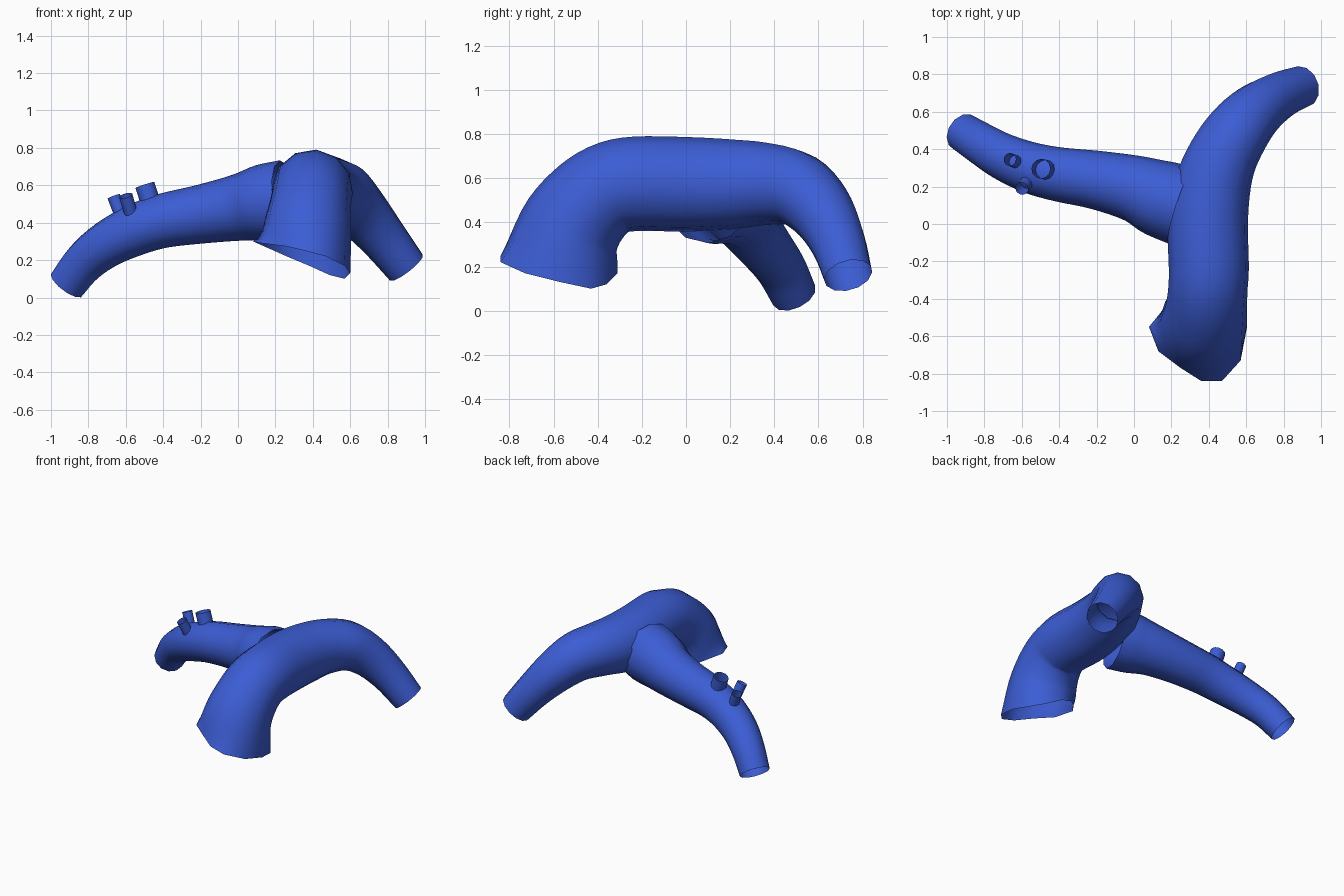
import bpy, bmesh
from math import cos, sin, tau, radians
from mathutils import Vector

if "Cube" in bpy.data.objects:
    bpy.data.objects.remove(bpy.data.objects["Cube"])

blue = bpy.data.materials.new("blue")
blue.diffuse_color = (0.045, 0.11, 0.66, 1)
blue.use_nodes = True
blue.node_tree.nodes["Principled BSDF"].inputs["Base Color"].default_value = blue.diffuse_color


def spline(pts, steps):
    """Catmull-Rom samples through (x, y, z, radius) points."""
    p = [Vector(q) for q in pts]
    p = [2 * p[0] - p[1]] + p + [2 * p[-1] - p[-2]]
    out = []
    for i in range(1, len(p) - 2):
        a, b, c, d = p[i - 1:i + 3]
        for s in range(steps):
            t = s / steps
            out.append(0.5 * (2 * b + (c - a) * t + (2 * a - 5 * b + 4 * c - d) * t**2
                              + (3 * b - a - 3 * c + d) * t**3))
    return out + [p[-2]]


def tube(name, pts, ref, sides=12, steps=4, rim=None):
    """Open-ended tube along a path; rim optionally replaces the first ring."""
    path = spline(pts, steps)
    bm = bmesh.new()
    rings = []
    u = Vector(ref)
    for i, q in enumerate(path):
        t = (path[min(i + 1, len(path) - 1)].xyz - path[max(i - 1, 0)].xyz).normalized()
        u = (u - t * u.dot(t)).normalized()
        v = t.cross(u)
        ring = [q.xyz + q.w * (cos(tau * k / sides) * u + sin(tau * k / sides) * v)
                for k in range(sides)]
        if rim and i < steps:
            # blend the flared, uneven mouth into the round tube
            w = (1 - i / steps) ** 1.5
            ring = [c + w * (Vector(r) - c0) for c, r, c0 in
                    zip(ring, rim, first if i else ring)]
            if i == 0:
                first = [path[0].xyz + q.w * (cos(tau * k / sides) * u + sin(tau * k / sides) * v)
                         for k in range(sides)]
        rings.append([bm.verts.new(c) for c in ring])
    for a, b in zip(rings, rings[1:]):
        for k in range(sides):
            j = (k + 1) % sides
            bm.faces.new((a[k], a[j], b[j], b[k]))
    me = bpy.data.meshes.new(name)
    bm.to_mesh(me)
    bm.free()
    ob = bpy.data.objects.new(name, me)
    bpy.context.collection.objects.link(ob)
    me.materials.append(blue)
    bpy.context.view_layer.objects.active = ob
    ob.select_set(True)
    bpy.ops.object.shade_smooth_by_angle(angle=radians(50))
    ob.select_set(False)
    return ob


# Main pipe: wide uneven mouth at the front, narrow outlet at the back right
mouth = [(.60, -.57, .13), (.57, -.43, .10), (.49, -.36, .12), (.38, -.31, .17),
         (.26, -.35, .22), (.17, -.44, .26), (.08, -.55, .30), (.13, -.68, .29),
         (.25, -.77, .275), (.36, -.84, .25), (.47, -.84, .22), (.57, -.73, .17)]
tube("main_pipe", [
    (.36, -.575, .20, .25), (.37, -.53, .36, .235), (.385, -.45, .475, .22),
    (.395, -.35, .55, .213), (.40, -.23, .575, .215), (.395, 0, .573, .215),
    (.42, .2, .573, .205), (.475, .36, .575, .188), (.56, .50, .55, .172),
    (.66, .61, .455, .15), (.775, .685, .32, .128), (.90, .735, .16, .112)],
    (1, 0, 0), rim=mouth)

# Side pipe joining the main pipe
tube("branch_pipe", [
    (.25, .10, .52, .215), (.13, .14, .505, .205), (0, .19, .48, .178),
    (-.2, .235, .445, .157), (-.4, .265, .41, .145), (-.55, .30, .36, .137),
    (-.70, .36, .285, .125), (-.82, .43, .19, .114), (-.915, .49, .07, .105)],
    (0, 1, 0))

# Three small open sensor ports on top of the branch
ports = [((-.47, .29, .515), (-.498, .295, .602), .053),
         ((-.63, .332, .45), (-.664, .345, .54), .035),
         ((-.572, .225, .45), (-.6, .19, .545), .036)]
for n, (a, b, r) in enumerate(ports, 1):
    tube(f"sensor_port_{n}", [(*a, r), (*b, r)], (0, 1, 0), steps=1)
